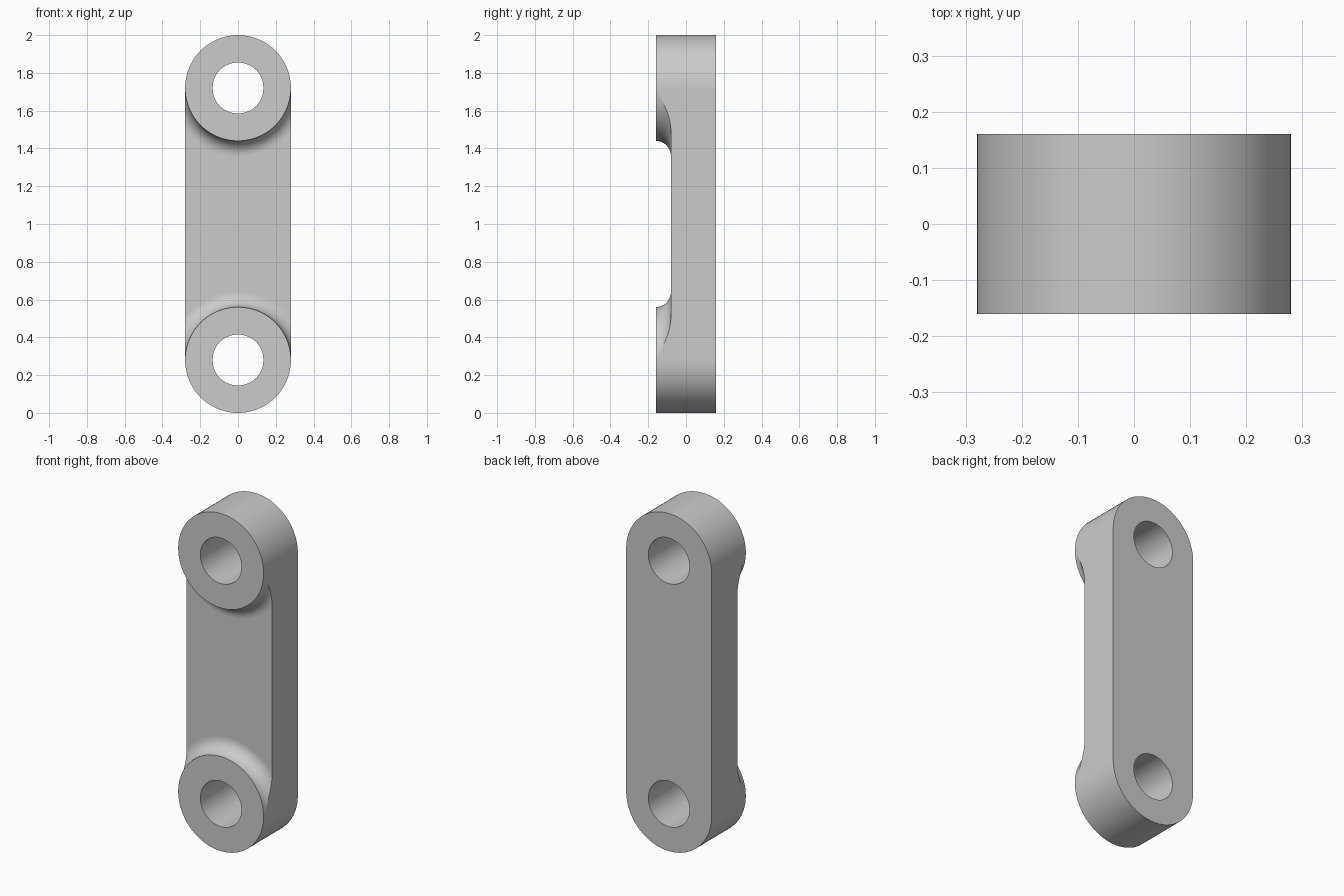
import bpy, bmesh
from math import sin, cos, asin, pi

cube = bpy.data.objects.get("Cube")
if cube:
    bpy.data.objects.remove(cube)

R, HOLE, FILLET = 0.28, 0.135, 0.08
FRONT, WEB, BACK = -0.16, -0.08, 0.16
HALF, STEPS = 40, 14

bm = bmesh.new()


def arc(end, r, y, half_angle=pi / 2, turn=0.0):
    """Arc round a bore; end = 1 is the bottom bore, -1 the top one.
    Without a turn the arc faces the middle of the bar."""
    angles = [turn + half_angle * (2 * i / HALF - 1) for i in range(HALF + 1)]
    return [bm.verts.new((r * sin(a), y, 1 + end * (R - 1 + r * cos(a)))) for a in angles]


def skin(a, b, smooth=False):
    for i in range(len(a) - 1):
        bm.faces.new((a[i], a[i + 1], b[i + 1], b[i])).smooth = smooth


fillets = {}
for end in (1, -1):
    for turn in (0, pi):
        # Flat ring faces and the bore wall
        for y in (FRONT, BACK):
            skin(arc(end, R, y, turn=turn), arc(end, HOLE, y, turn=turn))
        skin(arc(end, HOLE, FRONT, turn=turn), arc(end, HOLE, BACK, turn=turn), True)
    # Rounded outer end
    skin(arc(end, R, FRONT, turn=pi), arc(end, R, BACK, turn=pi), True)
    # Concave fillet from boss to web, trimmed at the bar's sides
    rows = []
    for i in range(STEPS + 1):
        t = pi / 2 * i / STEPS
        r = R + FILLET * (1 - cos(t))
        rows.append(arc(end, r, FRONT + FILLET * sin(t), asin(min(1, R / r))))
    for a, b in zip(rows, rows[1:]):
        skin(a, b, True)
    fillets[end] = rows

# Web front and back between the two ends
skin(fillets[1][-1], fillets[-1][-1])
skin(arc(1, R, BACK), arc(-1, R, BACK))

# Flat side walls, following the trimmed fillets
for k in (0, -1):
    outline = [row[k] for row in fillets[1]] + [row[k] for row in reversed(fillets[-1])]
    outline += [arc(-1, R, BACK)[k], arc(1, R, BACK)[k]]
    bm.faces.new(outline)

bmesh.ops.remove_doubles(bm, verts=bm.verts, dist=1e-5)
bmesh.ops.delete(bm, geom=[v for v in bm.verts if not v.link_faces], context='VERTS')
bmesh.ops.recalc_face_normals(bm, faces=bm.faces)

# Crisp rims wherever a flat face meets a curved one
for e in bm.edges:
    if len({f.smooth for f in e.link_faces}) > 1:
        e.smooth = False

mesh = bpy.data.meshes.new("link_bar")
bm.to_mesh(mesh)
bm.free()

grey = bpy.data.materials.new("light_grey")
grey.use_nodes = True
colour = (0.6, 0.6, 0.6, 1)
grey.diffuse_color = colour
grey.node_tree.nodes["Principled BSDF"].inputs["Base Color"].default_value = colour
mesh.materials.append(grey)

bar = bpy.data.objects.new("link_bar", mesh)
bpy.context.collection.objects.link(bar)
